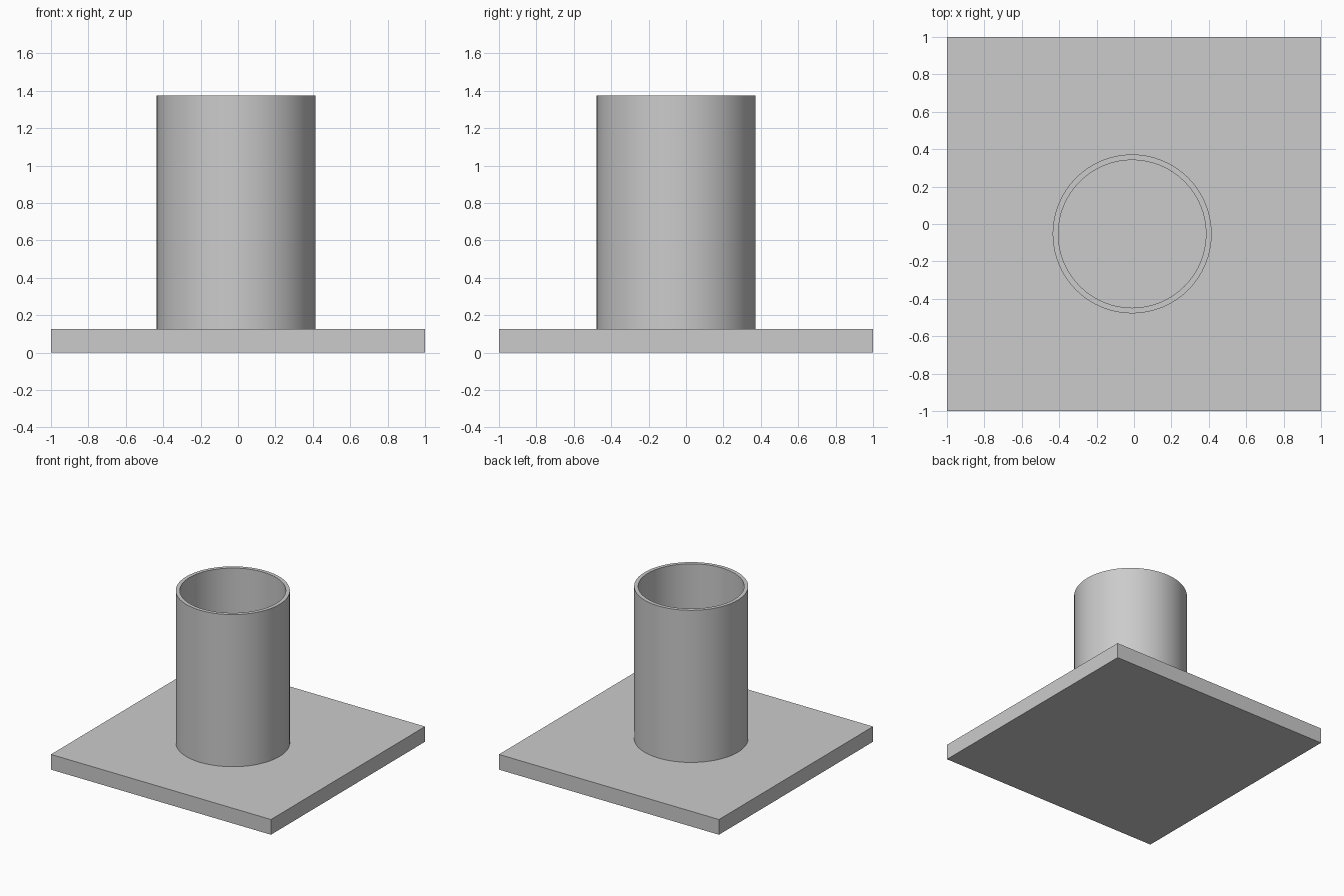
import bpy
import bmesh
from math import radians, tau
from mathutils import Matrix, Vector

cube = bpy.data.objects.get("Cube")
if cube:
    bpy.data.objects.remove(cube, do_unlink=True)

PLATE_TOP = 0.125
TUBE_TOP = 1.375
TUBE_CENTRE = Vector((-0.01, -0.053, 0))
OUTER, INNER = 0.425, 0.395
SEGMENTS = 64

grey = bpy.data.materials.new("light grey")
grey.use_nodes = True
colour = (0.6, 0.6, 0.6, 1)
grey.diffuse_color = colour
grey.node_tree.nodes["Principled BSDF"].inputs["Base Color"].default_value = colour


def add_object(name, bm):
    bmesh.ops.recalc_face_normals(bm, faces=bm.faces)
    mesh = bpy.data.meshes.new(name)
    bm.to_mesh(mesh)
    bm.free()
    mesh.materials.append(grey)
    obj = bpy.data.objects.new(name, mesh)
    bpy.context.collection.objects.link(obj)
    return obj


# Square base plate
bm = bmesh.new()
bmesh.ops.create_cube(bm, size=1, matrix=Matrix.Translation((0, 0, PLATE_TOP / 2))
                      @ Matrix.Diagonal((2, 2, PLATE_TOP, 1)))
add_object("base_plate", bm)

# Open tube: a rectangular wall section spun around the vertical axis
bm = bmesh.new()
section = [(INNER, PLATE_TOP), (OUTER, PLATE_TOP), (OUTER, TUBE_TOP), (INNER, TUBE_TOP)]
verts = [bm.verts.new((r, 0, z)) for r, z in section]
edges = [bm.edges.new((verts[i - 1], verts[i])) for i in range(len(verts))]
bmesh.ops.spin(bm, geom=verts + edges, cent=(0, 0, 0), axis=(0, 0, 1),
               angle=tau, steps=SEGMENTS, use_merge=True)
bmesh.ops.remove_doubles(bm, verts=bm.verts, dist=0.0001)
tube = add_object("tube", bm)
tube.location = TUBE_CENTRE

# Smooth walls with sharp rims
bpy.ops.object.select_all(action="DESELECT")
tube.select_set(True)
bpy.context.view_layer.objects.active = tube
bpy.ops.object.shade_smooth_by_angle(angle=radians(30))
